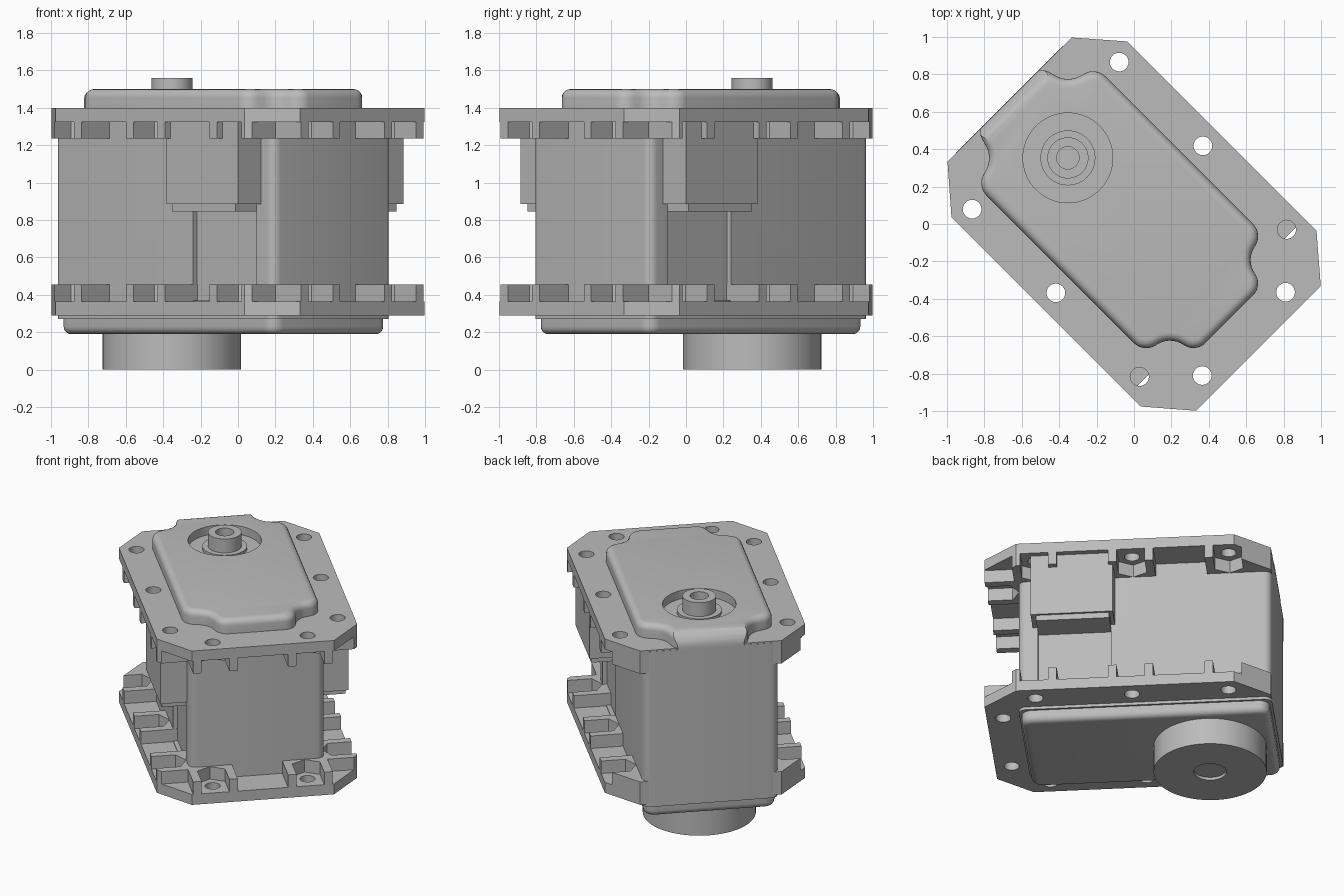
import bpy, bmesh
from math import radians, cos, sin, tau

if "Cube" in bpy.data.objects:
    bpy.data.objects.remove(bpy.data.objects["Cube"])

grey = bpy.data.materials.new("housing grey")
grey.use_nodes = True
grey.diffuse_color = (0.5, 0.5, 0.5, 1)
grey.node_tree.nodes["Principled BSDF"].inputs["Base Color"].default_value = (0.5, 0.5, 0.5, 1)

TURN = radians(-45)  # long axis lies on the diagonal
parts = []


def prism(name, outline, z0, z1):
    """Extrude an outline, given along the long and short axes, from z0 to z1."""
    z0, z1 = sorted((z0, z1))
    bm = bmesh.new()
    face = bm.faces.new([bm.verts.new((u, v, z0)) for u, v in outline])
    new = bmesh.ops.extrude_face_region(bm, geom=[face])["geom"]
    top = [g for g in new if isinstance(g, bmesh.types.BMVert)]
    bmesh.ops.translate(bm, verts=top, vec=(0, 0, z1 - z0))
    bmesh.ops.recalc_face_normals(bm, faces=bm.faces)
    mesh = bpy.data.meshes.new(name)
    bm.to_mesh(mesh)
    bm.free()
    mesh.materials.append(grey)
    obj = bpy.data.objects.new(name, mesh)
    obj.rotation_euler.z = TURN
    bpy.context.collection.objects.link(obj)
    parts.append(obj)
    return obj


def rect(u0, u1, v0, v1):
    return [(u0, v0), (u1, v0), (u1, v1), (u0, v1)]


def circle(u, v, r, n=48, phase=0.0):
    return [(u + r * cos(tau * i / n + phase), v + r * sin(tau * i / n + phase)) for i in range(n)]


def mirrored(half):
    return half + [(u, -v) for u, v in reversed(half)]


def round_edges(obj, test, radius, segments=5):
    """Bevel the edges whose two end points pass the test."""
    bm = bmesh.new()
    bm.from_mesh(obj.data)
    edges = [e for e in bm.edges if test(e.verts[0].co, e.verts[1].co)]
    bmesh.ops.bevel(bm, geom=edges, offset=radius, segments=segments, profile=0.5,
                    affect='EDGES', clamp_overlap=True)
    bm.to_mesh(obj.data)
    bm.free()


def upright(a, b):
    return abs(a.z - b.z) > 0.01


def at_height(z):
    return lambda a, b: abs(a.z - z) < 1e-4 and abs(b.z - z) < 1e-4


def combine(obj, tool, operation='DIFFERENCE'):
    """Apply a boolean and delete its tool."""
    bpy.context.view_layer.update()
    bpy.context.view_layer.objects.active = obj
    mod = obj.modifiers.new("cut", 'BOOLEAN')
    mod.operation = operation
    mod.solver = 'EXACT'
    mod.object = tool
    bpy.ops.object.modifier_apply(modifier=mod.name)
    parts.remove(tool)
    bpy.data.objects.remove(tool)


# Main body with shallow side recesses
body = prism("body", rect(-0.942, 0.72, -0.45, 0.45), 0.27, 1.39)
round_edges(body, upright, 0.05)
for side in (-1, 1):
    combine(body, prism("recess_cutter", rect(0.11, 0.59, side * 0.42, side * 0.6), 0.37, 0.86))

# Bottom cover and round boss
cover = prism("bottom_cover", rect(-0.925, 0.705, -0.435, 0.435), 0.19, 0.3)
round_edges(cover, upright, 0.07)
round_edges(cover, at_height(0.19), 0.04)
boss = prism("bottom_boss", circle(-0.5, 0, 0.37, 64), 0, 0.2)
combine(boss, prism("boss_bore", circle(-0.5, 0, 0.107), -0.1, 0.02))

# Top lid with notched corners, a rolled end and a round recess
lid = prism("top_lid", mirrored([(-0.96, -0.235), (-0.785, -0.285), (-0.735, -0.45),
                                 (0.52, -0.45), (0.565, -0.29), (0.72, -0.25)]), 1.38, 1.5)
round_edges(lid, upright, 0.065)
round_edges(lid, at_height(1.5), 0.045)
roll = prism("roll_limit", rect(-0.942, 1, -1, 1), 1, 1.501)
round_edges(roll, lambda a, b: at_height(1.501)(a, b) and a.x < -0.9 and b.x < -0.9, 0.1, 8)
combine(lid, roll, 'INTERSECT')
combine(lid, prism("lid_recess", circle(-0.5, 0, 0.24, 64), 1.44, 1.6))

# Output shaft and its collar
prism("shaft_collar", circle(-0.5, 0, 0.147), 1.42, 1.46)
shaft = prism("shaft", circle(-0.5, 0, 0.11), 1.42, 1.56)
combine(shaft, prism("shaft_bore", circle(-0.5, 0, 0.06), 1.48, 1.7))


# Bolted flanges: plate, raised lugs, hexagonal nut pockets and bolt holes
SIDE_BOLTS = (-0.668, -0.035, 0.598)
LUG, POCKET = 0.148, 0.092


def flange(name, z, up):
    plate, rim = z + up * 0.075, z + up * 0.165
    above = z + up * 0.3
    obj = prism(name, mirrored([(-0.94, -0.47), (-0.715, -0.665), (0.715, -0.665), (0.94, -0.472)]), z, rim)

    def cut(outline, start):
        combine(obj, prism("flange_cutter", outline, start, above))

    # gaps between the lugs
    for s in (-1, 1):
        for a, b in zip(SIDE_BOLTS, SIDE_BOLTS[1:]):
            cut(rect(a + LUG, b - LUG, s * 0.4, s * 0.8), plate)
        cut(rect(SIDE_BOLTS[-1] + LUG, 1.1, s * (0.315 + LUG), s * 0.8), plate)
    cut(rect(0.6, 1.1, LUG - 0.315, 0.315 - LUG), plate)

    # nut pockets open outward
    def bolt(u, v, du, dv):
        p = POCKET
        # profile runs outward from the pointed inner end
        shape = [(-0.106, 0), (-0.053, -p), (0.3, -p), (0.3, p), (-0.053, p)]
        cut([(u + a * du + b * dv, v + a * dv + b * du) for a, b in shape], plate)
        cut(circle(u, v, 0.05, 24), z - up * 0.1)

    for s in (-1, 1):
        for u in SIDE_BOLTS:
            bolt(u, s * 0.556, 0, s)
        bolt(0.831, s * 0.315, 1, 0)


flange("bottom_flange", 0.29, 1)
flange("top_flange", 1.40, -1)

# Box-shaped housings under the top flange on both long sides
for side, label in ((-1, "right"), (1, "left")):
    prism(label + "_side_box", rect(0.085, 0.625, side * 0.4, side * 0.625), 0.885, 1.33)
    prism(label + "_side_box_foot", rect(0.11, 0.59, side * 0.41, side * 0.61), 0.845, 0.89)

# Smooth curved faces, keep corners sharp
bpy.ops.object.select_all(action='DESELECT')
for obj in parts:
    obj.select_set(True)
bpy.context.view_layer.objects.active = body
bpy.ops.object.shade_smooth_by_angle(angle=radians(30))
